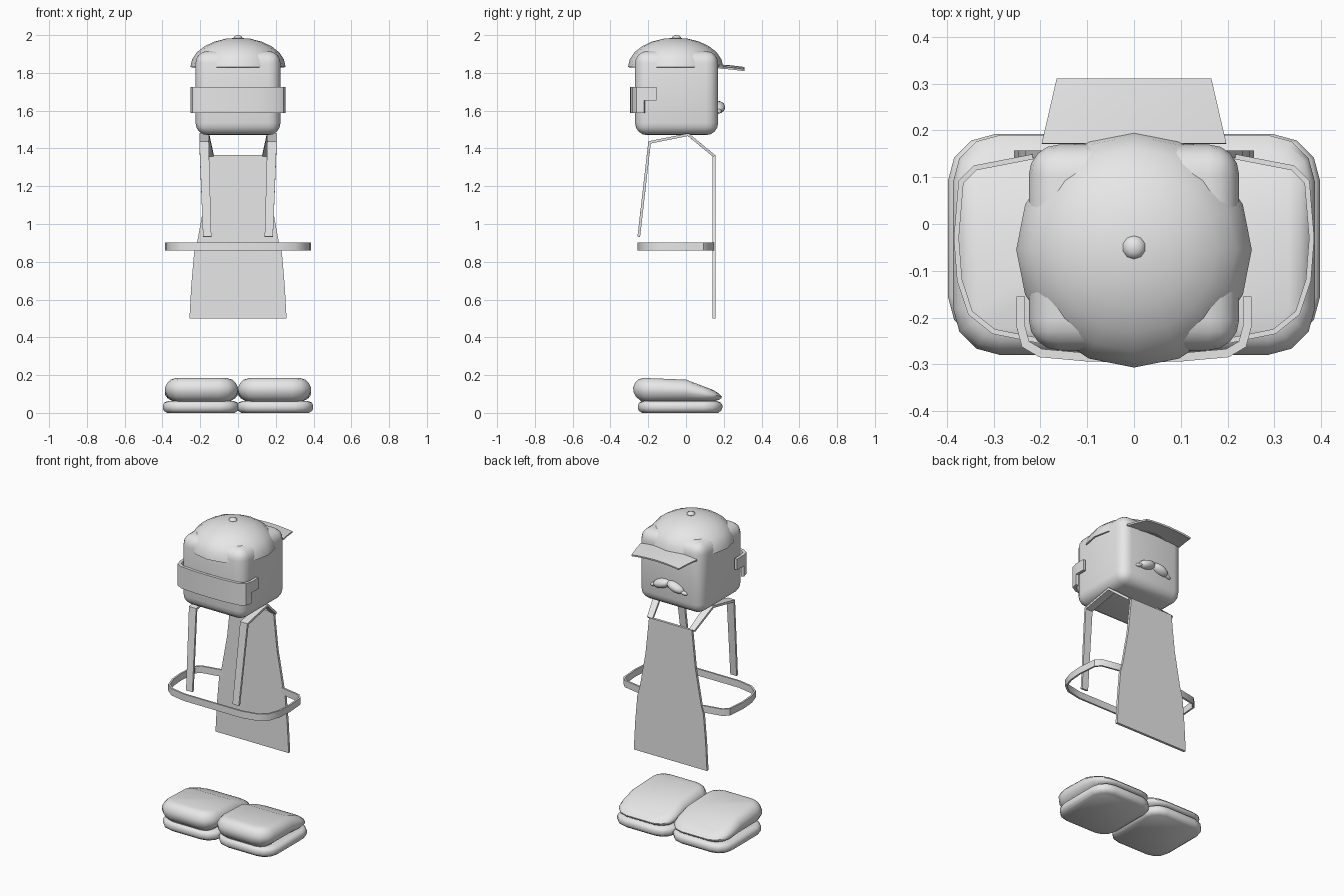
import bpy, bmesh, math
from mathutils import Matrix, Vector

if "Cube" in bpy.data.objects:
    bpy.data.objects.remove(bpy.data.objects["Cube"], do_unlink=True)

grey = bpy.data.materials.new("plain_grey")
grey.use_nodes = True
grey.diffuse_color = (0.8, 0.8, 0.8, 1)
for node in grey.node_tree.nodes:
    if node.type == "BSDF_PRINCIPLED":
        node.inputs["Base Color"].default_value = (0.8, 0.8, 0.8, 1)


def finish(name, bm, thickness=0, bevel=0, angle=40):
    """Turn a bmesh into a shaded object, optionally thickened or bevelled."""
    bmesh.ops.remove_doubles(bm, verts=bm.verts, dist=1e-4)
    bmesh.ops.recalc_face_normals(bm, faces=bm.faces)
    mesh = bpy.data.meshes.new(name)
    bm.to_mesh(mesh)
    bm.free()
    mesh.materials.append(grey)
    ob = bpy.data.objects.new(name, mesh)
    bpy.context.collection.objects.link(ob)
    bpy.ops.object.select_all(action="DESELECT")
    ob.select_set(True)
    bpy.context.view_layer.objects.active = ob
    if thickness:
        mod = ob.modifiers.new("thickness", "SOLIDIFY")
        mod.thickness, mod.offset = thickness, 0
        mod.use_even_offset = True
        bpy.ops.object.modifier_apply(modifier=mod.name)
    if bevel:
        mod = ob.modifiers.new("rounding", "BEVEL")
        mod.width, mod.segments = bevel, 4
        bpy.ops.object.modifier_apply(modifier=mod.name)
    bpy.ops.object.shade_smooth_by_angle(angle=math.radians(angle))
    return ob


def sheet(name, rows, thickness, skip=(), angle=40):
    """Thin shell through a grid of points; skip holds omitted (row, column) cells."""
    bm = bmesh.new()
    grid = [[bm.verts.new(p) for p in row] for row in rows]
    for i in range(len(grid) - 1):
        for j in range(len(grid[0]) - 1):
            if (i, j) not in skip:
                bm.faces.new((grid[i][j], grid[i][j + 1],
                              grid[i + 1][j + 1], grid[i + 1][j]))
    return finish(name, bm, thickness, angle=angle)


def mirrored(half):
    """Continue a path that ends on x = 0 to the other side."""
    return half + [(-x, y) for x, y in reversed(half[:-1])]


def rounded_ring(x0, x1, y0, y1, r, inset):
    r = max(r - inset, 0.02)
    x0, x1, y0, y1 = x0 + inset + r, x1 - inset - r, y0 + inset + r, y1 - inset - r
    pts = []
    for k, (cx, cy) in enumerate([(x1, y1), (x0, y1), (x0, y0), (x1, y0)]):
        for s in range(4):
            a = math.pi / 2 * (k + s / 3)
            pts.append((cx + r * math.cos(a), cy + r * math.sin(a)))
    return pts


def pad(name, bounds, r, levels, side, warp=None):
    """Stacked rounded rectangles, each level being (height, inset)."""
    bm = bmesh.new()
    rings = [[bm.verts.new((x * side, y, z)) for x, y in rounded_ring(*bounds, r, inset)]
             for z, inset in levels]
    n = len(rings[0])
    for a, b in zip(rings, rings[1:]):
        for i in range(n):
            bm.faces.new((a[i], a[(i + 1) % n], b[(i + 1) % n], b[i]))
    bm.faces.new(rings[0])
    bm.faces.new(rings[-1])
    if warp:
        bmesh.ops.bisect_plane(bm, geom=bm.verts[:] + bm.edges[:] + bm.faces[:],
                               plane_co=(0, 0, 0), plane_no=(0, 1, 0))
        for v in bm.verts:
            v.co.z = warp(v.co.y, v.co.z)
    return finish(name, bm, angle=50)


# Head: rounded box
bm = bmesh.new()
bmesh.ops.create_cube(bm, size=1, matrix=Matrix.Translation((0, -0.05, 1.693))
                      @ Matrix.Diagonal((0.45, 0.44, 0.446, 1)))
finish("head", bm, bevel=0.065)

# Cap: dome, top button and rear brim
dome = []
for i in range(7):
    t = math.pi / 2 * i / 6
    r, z = 0.248 * math.cos(t), 1.83 + 0.152 * math.sin(t)
    dome.append([(r * math.cos(k * math.pi / 8), -0.055 + r * math.sin(k * math.pi / 8), z)
                 for k in range(17)])
sheet("cap_dome", dome, 0.008)

bm = bmesh.new()
bmesh.ops.create_uvsphere(bm, u_segments=10, v_segments=6, radius=1,
                          matrix=Matrix.Translation((0, -0.05, 1.985))
                          @ Matrix.Diagonal((0.025, 0.025, 0.015, 1)))
finish("cap_button", bm)

brim = [[(hw * c, y, z - 0.012 * c * c) for c in (-1, -0.75, -0.4, 0, 0.4, 0.75, 1)]
        for hw, y, z in ((0.197, 0.172, 1.84), (0.181, 0.24, 1.835), (0.165, 0.31, 1.826))]
sheet("cap_brim", brim, 0.01)

# Face band: tall wraparound front with shorter temple ends
band = mirrored([(0.242, -0.155), (0.242, -0.22), (0.232, -0.257), (0.2, -0.276),
                 (0.1, -0.285), (0, -0.287)])
sheet("face_band", [[(x, y, z) for x, y in band] for z in (1.587, 1.655, 1.725)],
      0.018, skip={(0, 0), (0, len(band) - 2)})

# Moustache on the rear face: two drooping lobes with small tips
bm = bmesh.new()
for side in (-1, 1):
    for x, z, size in ((0.048, 1.618, (0.06, 0.037, 0.029)),
                       (0.1, 1.598, (0.03, 0.018, 0.012))):
        bmesh.ops.create_uvsphere(
            bm, u_segments=16, v_segments=10, radius=1,
            matrix=Matrix.Translation((side * x, 0.17, z))
            @ Matrix.Rotation(side * 0.3, 4, "Y") @ Matrix.Diagonal((*size, 1)))
finish("moustache", bm)

# Shoulder straps, each running over the shoulder to the cape
strap = [(0.163, 0.022, -0.25, 0.932), (0.18, 0.025, -0.193, 1.432),
         (0.178, 0.025, 0.012, 1.473), (0.147, 0.019, 0.149, 1.36)]
for side, label in ((1, "left"), (-1, "right")):
    sheet(label + "_strap", [[(side * (x - hw), y, z), (side * (x + hw), y, z)]
                             for x, hw, y, z in strap], 0.014, angle=25)

# Cape: flat panel flaring toward the bottom
cape = [(0.15, 1.365), (0.175, 1.13), (0.215, 0.91), (0.232, 0.85), (0.247, 0.68), (0.257, 0.5)]
sheet("cape", [[(hw * c, 0.149, z) for c in (-1, 0, 1)] for hw, z in cape], 0.016)

# Belt: closed thin loop
belt = mirrored([(0, -0.25), (0.2, -0.25), (0.3, -0.23), (0.35, -0.19), (0.373, -0.12),
                 (0.38, -0.03), (0.37, 0.09), (0.34, 0.12), (0.2, 0.147), (0, 0.147)])
sheet("belt", [[(x, y, z) for x, y in belt] for z in (0.86, 0.903)], 0.011)


# Shoes: flat sole with a puffy upper that slopes down to the rear
def slope(y, t):
    top = 0.176 - 0.04 * y if y < 0 else 0.176 - 0.38 * y
    return 0.06 + t * (top - 0.06)


for side, label in ((1, "left"), (-1, "right")):
    pad(label + "_sole", (-0.005, 0.398, -0.255, 0.192), 0.1,
        [(0, 0.022), (0.012, 0.005), (0.025, 0), (0.042, 0), (0.055, 0.008), (0.062, 0.025)], side)
    pad(label + "_shoe_upper", (0, 0.387, -0.28, 0.19), 0.1,
        [(0, 0.045), (0.2, 0.015), (0.4, 0.002), (0.6, 0), (0.8, 0.012), (0.94, 0.03), (1, 0.055)],
        side, slope)
